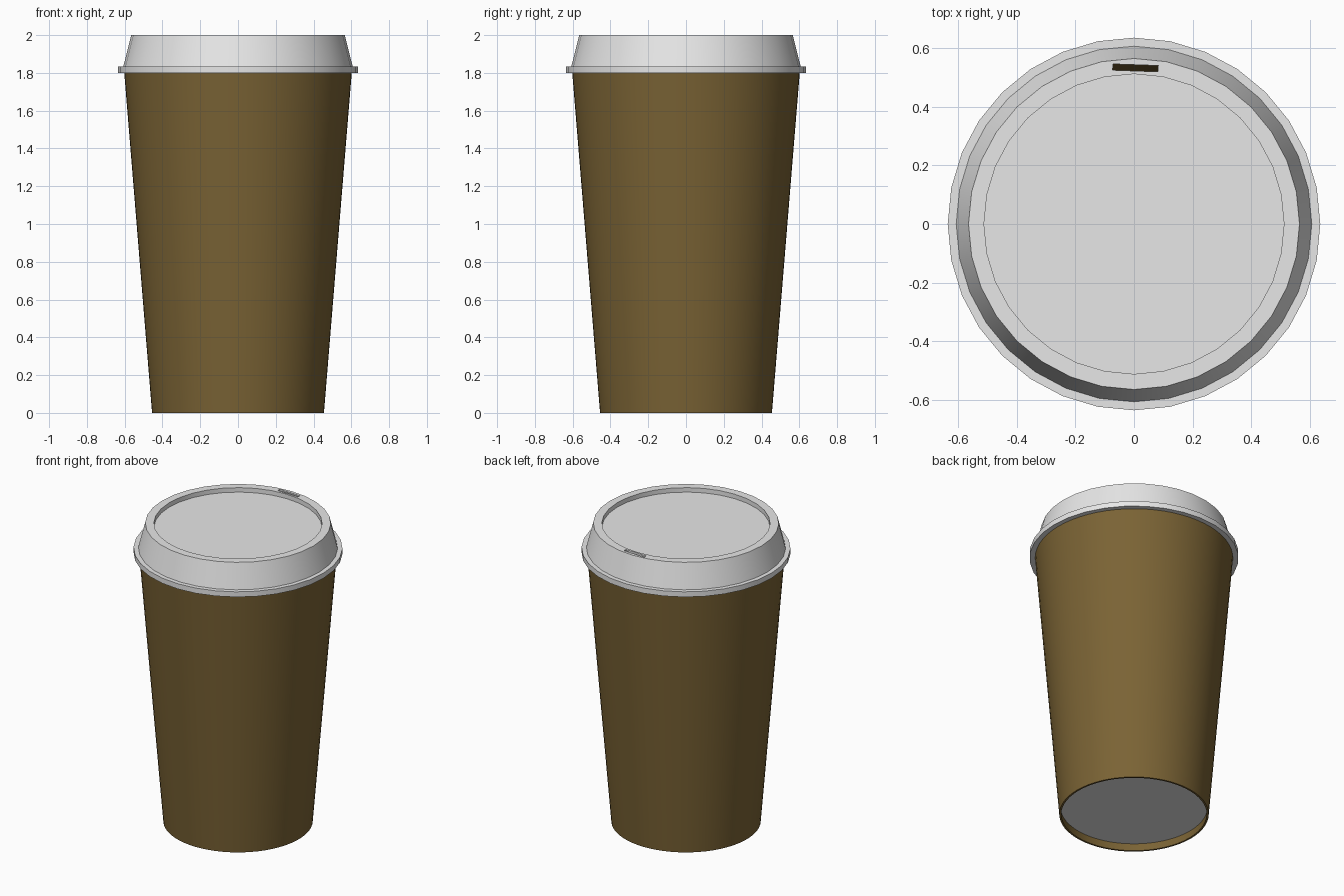
import bpy, bmesh, math
from mathutils import Matrix

cube = bpy.data.objects.get("Cube")
if cube:
    bpy.data.objects.remove(cube, do_unlink=True)


def material(name, rgb):
    mat = bpy.data.materials.new(name)
    mat.use_nodes = True
    mat.diffuse_color = (*rgb, 1)
    bsdf = next(n for n in mat.node_tree.nodes if n.type == 'BSDF_PRINCIPLED')
    bsdf.inputs["Base Color"].default_value = (*rgb, 1)
    return mat


def add_object(name, bm, mat):
    bmesh.ops.recalc_face_normals(bm, faces=bm.faces)
    mesh = bpy.data.meshes.new(name)
    bm.to_mesh(mesh)
    bm.free()
    obj = bpy.data.objects.new(name, mesh)
    bpy.context.collection.objects.link(obj)
    mesh.materials.append(mat)
    return obj


def lathe(name, profile, sides, mat):
    """Revolve a closed (radius, height) outline; radius 0 becomes a pole."""
    bm = bmesh.new()
    rings = []
    for r, z in profile:
        if r == 0:
            rings.append([bm.verts.new((0, 0, z))] * sides)
        else:
            rings.append([bm.verts.new((r * math.cos(a), r * math.sin(a), z))
                          for a in (math.tau * i / sides for i in range(sides))])
    for low, high in zip(rings, rings[1:] + rings[:1]):
        for i in range(sides):
            j = (i + 1) % sides
            corners = list(dict.fromkeys((low[i], low[j], high[j], high[i])))
            if len(corners) > 2:
                bm.faces.new(corners)
    return add_object(name, bm, mat)


def smooth(obj):
    bpy.ops.object.select_all(action='DESELECT')
    obj.select_set(True)
    bpy.context.view_layer.objects.active = obj
    bpy.ops.object.shade_smooth_by_angle(angle=math.radians(30))


brown = material("kraft brown", (0.196, 0.125, 0.035))
white = material("lid white", (0.8, 0.8, 0.8))

# Hollow tapered cup wall
cup = lathe("cup_wall", [(0.455, 0), (0.603, 1.81), (0.592, 1.81), (0.443, 0)], 64, brown)

# Raised bottom disc inside the wall
base = lathe("cup_base", [(0, 0.05), (0.448, 0.05), (0.448, 0.062), (0, 0.062)], 64, white)

# Thin lid shell: flange, sloped side, raised rim and sunken centre
lid = lathe("lid", [
    (0, 1.97), (0.512, 1.97), (0.512, 2.0), (0.565, 2.0), (0.607, 1.835),
    (0.636, 1.835), (0.636, 1.8), (0.599, 1.8), (0.557, 1.99),
    (0.52, 1.99), (0.52, 1.96), (0, 1.96)], 32, white)

# Drinking slot cut through the rim at the back
bm = bmesh.new()
bmesh.ops.create_cube(bm, size=1, matrix=Matrix.Translation((0.005, 0.533, 2.0))
                      @ Matrix.Rotation(math.radians(-2), 4, 'Z')
                      @ Matrix.Diagonal((0.155, 0.021, 0.06, 1)))
cutter = add_object("slot_cutter", bm, white)
cutter.hide_render = True
cut = lid.modifiers.new("drinking_slot", 'BOOLEAN')
cut.operation = 'DIFFERENCE'
cut.solver = 'EXACT'
cut.object = cutter
bpy.context.view_layer.objects.active = lid
bpy.ops.object.modifier_apply(modifier=cut.name)
bpy.data.objects.remove(cutter, do_unlink=True)

for part in (cup, base, lid):
    smooth(part)
